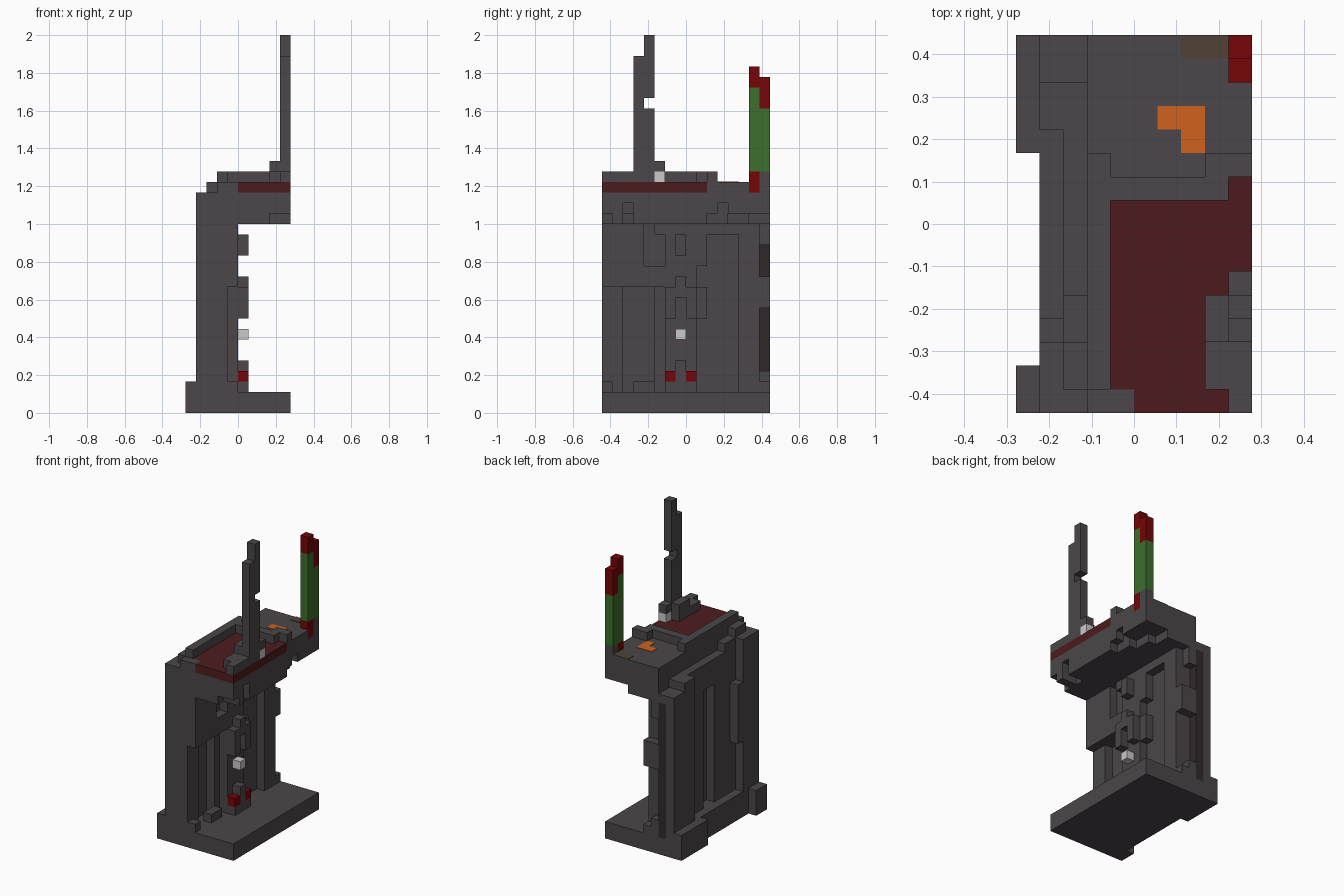
import bpy
import bmesh

UNIT = 1 / 18  # edge length of one building block

starter = bpy.data.objects.get("Cube")
if starter:
    bpy.data.objects.remove(starter)


def make_material(name, red, green, blue):
    """Flat material from display colour values, converted to linear."""
    colour = [(c / 255) ** 2.2 for c in (red, green, blue)] + [1]
    material = bpy.data.materials.new(name)
    material.use_nodes = True
    material.diffuse_color = colour
    shader = material.node_tree.nodes["Principled BSDF"]
    shader.inputs["Base Color"].default_value = colour
    shader.inputs["Roughness"].default_value = 0.9
    return material


GREY = make_material("charcoal grey", 76, 72, 75)
FELT = make_material("dark maroon", 79, 33, 35)
RED = make_material("signal red", 117, 13, 15)
GREEN = make_material("leaf green", 62, 110, 48)
ORANGE = make_material("rust orange", 205, 98, 35)
BROWN = make_material("dull brown", 82, 68, 57)
DARK = make_material("dark umber", 53, 45, 45)
LIGHT = make_material("light grey", 200, 200, 200)


def block(name, material, x, y, z):
    """Box spanning the given ranges, measured in blocks."""
    mesh = bpy.data.meshes.new(name)
    bm = bmesh.new()
    bmesh.ops.create_cube(bm, size=1)
    for vert in bm.verts:
        for axis, (low, high) in enumerate((x, y, z)):
            vert.co[axis] = UNIT * (high if vert.co[axis] > 0 else low)
    bm.to_mesh(mesh)
    bm.free()
    mesh.materials.append(material)
    part = bpy.data.objects.new(name, mesh)
    bpy.context.collection.objects.link(part)
    return part


# Base plate with outer feet
block("base_plate", GREY, (-4, 5), (-8, 8), (0, 2))
block("front_foot", GREY, (-5, -4), (-8, -6), (0, 3))
block("back_foot", GREY, (-5, -4), (3, 8), (0, 3))
block("outer_sill", GREY, (-4, -3), (-8, 8), (2, 3))

# Outer wall with a tall groove, its posts and ledges
block("wall_front", GREY, (-3, -2), (-8, -1), (2, 20))
block("wall_rear", GREY, (-3, -2), (1, 7), (2, 18))
block("wall_head", GREY, (-3, -2), (-1, 6), (17, 20))
block("groove_sill", GREY, (-3, -2), (-1, 1), (2, 3))
block("front_post", GREY, (-4, -2), (-8, -5), (2, 21))
block("front_post_cap", GREY, (-3, -2), (-7, -5), (21, 22))
block("wall_shoulder", GREY, (-3, -2), (-5, -3), (20, 21))
block("front_pilaster", GREY, (-4, -3), (-5, -4), (9, 16))
block("rear_post", GREY, (-4, -3), (4, 8), (2, 19))
block("rear_cap", GREY, (-4, -2), (6, 8), (18, 19))
block("rear_ledge", GREY, (-4, -2), (4, 6), (18, 20))

# Dark strip in the back edge, with the pieces beside it
block("back_strip", DARK, (-3, -2), (7, 8), (2, 18))
block("strip_foot", GREY, (-2, -1), (7, 8), (2, 4))
block("strip_head", GREY, (-2, -1), (7, 8), (16, 18))
block("back_clasp", GREY, (-2, 0), (6, 8), (10, 13))

# Inner side of the wall, with an overhanging upper front half
block("front_jamb", GREY, (-2, -1), (-8, -6), (2, 12))
block("upper_front_fill", GREY, (-2, -1), (-8, -2), (12, 19))
block("upper_front_face", GREY, (-1, 0), (-8, -4), (12, 18))
block("upper_front_shelf", GREY, (-1, 0), (-4, -2), (12, 14))
block("front_jamb_foot", GREY, (-1, 0), (-8, -7), (2, 3))
block("inner_panel", GREY, (-2, -1), (-3, -2), (2, 12))
block("floor_stud", GREY, (-1, 0), (-5, -3), (2, 3))
block("inner_rib", GREY, (-2, -1), (1, 5), (2, 18))
block("upper_stud", GREY, (-1, 0), (1, 2), (14, 17))
block("lower_stud", GREY, (-1, 0), (1, 2), (9, 12))
block("rear_jamb", GREY, (-2, 0), (5, 7), (2, 18))
block("rear_jamb_foot", GREY, (-1, 0), (7, 8), (2, 3))

# Central column with paired knobs
block("column", GREY, (-2, 0), (-2, 1), (2, 18))
for side, y in (("front", (-2, -1)), ("rear", (0, 1))):
    block(side + "_middle_knob", GREY, (0, 1), y, (9, 12))
    block(side + "_knob_foot", GREY, (0, 1), y, (2, 3))
    block(side + "_red_knob", RED, (0, 1), y, (3, 4))
block("top_knob", GREY, (0, 1), (-1, 0), (15, 17))
block("middle_bridge", GREY, (0, 1), (-1, 0), (11, 13))
block("low_bridge", GREY, (0, 1), (-1, 0), (2, 5))
block("white_button", LIGHT, (0, 1), (-1, 0), (7, 8))

# Overhanging head, stepped underneath and notched along its side
block("head_slab", GREY, (-2, 5), (-8, 8), (20, 21))
block("head_lower", GREY, (-2, 4), (-8, 8), (19, 20))
for name, y in (("front", (-8, -6)), ("middle", (-5, 3)), ("rear", (4, 8))):
    block(name + "_side_skirt", GREY, (4, 5), y, (19, 20))
block("head_underside", GREY, (-2, 2), (-8, 8), (18, 19))
block("underside_step", GREY, (2, 3), (-8, 6), (18, 19))
block("underside_shelf", GREY, (3, 4), (-5, 4), (18, 19))
block("underside_front_lip", GREY, (3, 5), (-7, -6), (18, 19))
block("underside_lip", GREY, (4, 5), (-5, 2), (18, 19))
block("underside_corbel", GREY, (-2, 0), (-3, 5), (17, 18))
block("head_rear", GREY, (-2, 4), (2, 8), (21, 22))
block("head_rear_side", GREY, (4, 5), (2, 6), (21, 22))
block("head_rear_corner", GREY, (4, 5), (7, 8), (21, 23))
block("head_edge", GREY, (-2, -1), (-8, 2), (21, 22))
block("head_front_edge", GREY, (-1, 0), (-8, -7), (21, 22))
block("felt_top", FELT, (-1, 5), (-7, 2), (21, 22))
block("felt_front", FELT, (0, 5), (-8, -7), (21, 22))

# Rim around the felt
block("long_rim", GREY, (-2, -1), (-7, 3), (22, 23))
block("cross_rim", GREY, (-1, 4), (1, 2), (22, 23))
block("rim_end", GREY, (3, 5), (2, 3), (22, 23))
block("front_rim", GREY, (3, 5), (-7, -3), (22, 23))
block("front_rim_corner", GREY, (4, 5), (-8, -7), (22, 23))

# Tall grey mast
block("mast_base", GREY, (3, 4), (-5, -3), (23, 24))
block("mast_light", LIGHT, (4, 5), (-3, -2), (22, 23))
block("mast_step", GREY, (4, 5), (-3, -2), (23, 24))
block("mast_front", GREY, (4, 5), (-5, -4), (23, 34))
block("mast_rear_lower", GREY, (4, 5), (-4, -3), (23, 29))
block("mast_rear_upper", GREY, (4, 5), (-4, -3), (30, 36))

# Green mast with red ends
block("green_mast_foot", RED, (4, 5), (6, 7), (21, 23))
block("green_mast_front", GREEN, (4, 5), (6, 7), (23, 31))
block("green_mast_rear", GREEN, (4, 5), (7, 8), (23, 29))
block("red_tip_front", RED, (4, 5), (6, 7), (31, 33))
block("red_tip_rear", RED, (4, 5), (7, 8), (29, 32))

# Flat inlays on the rear deck
INLAY = (22, 22.06)
block("orange_inlay_bar", ORANGE, (1, 3), (4, 5), INLAY)
block("orange_inlay_leg", ORANGE, (2, 3), (3, 4), INLAY)
block("brown_inlay", BROWN, (2, 4), (7, 8), INLAY)
